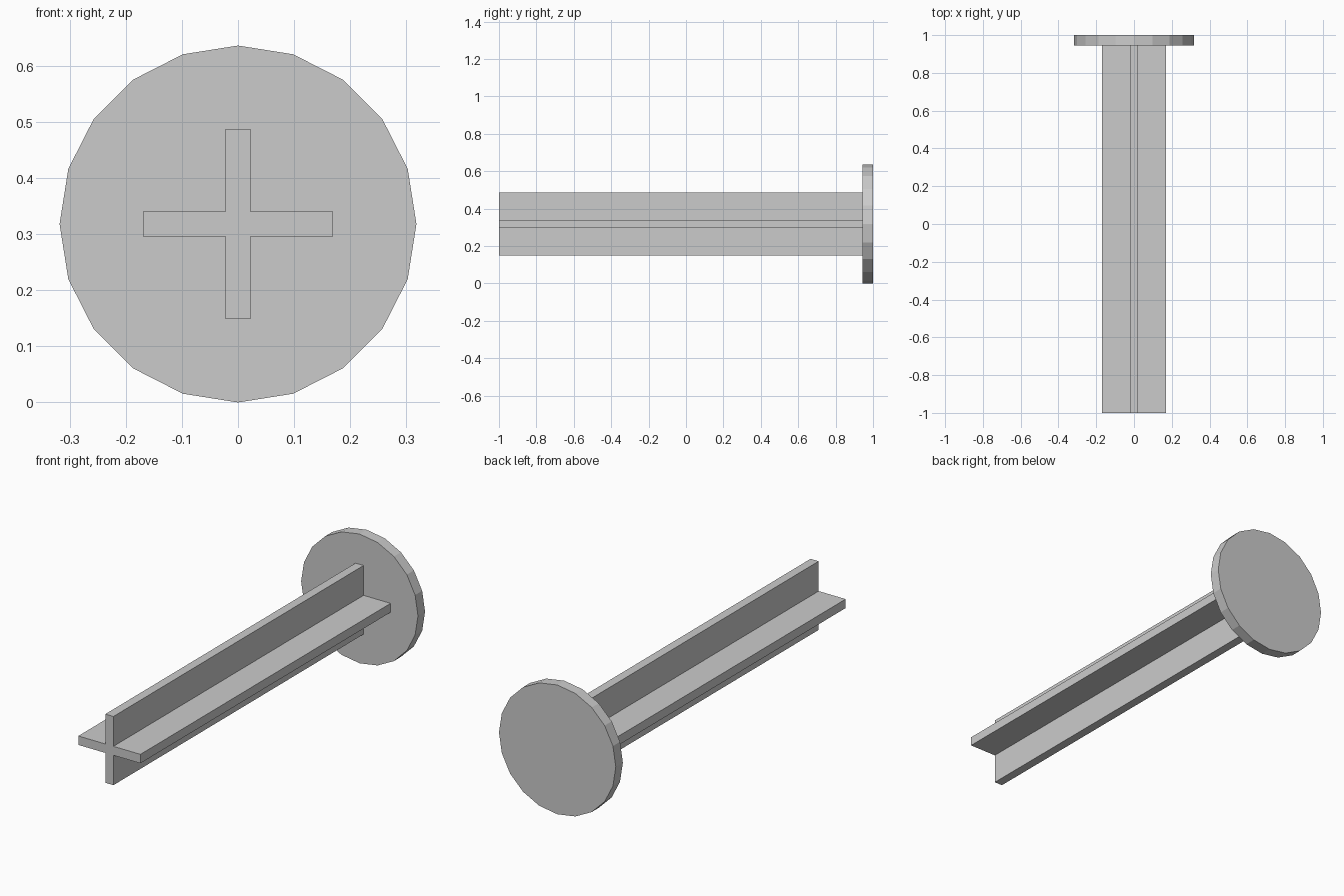
import bpy, bmesh, math
from mathutils import Matrix

cube = bpy.data.objects.get("Cube")
if cube:
    bpy.data.objects.remove(cube, do_unlink=True)

RADIUS = 0.318     # head radius, also the height of the axis
HEAD_FRONT = 0.945
ARM, HALF = 0.169, 0.022

grey = bpy.data.materials.new("plain grey")
grey.use_nodes = True
grey.diffuse_color = (0.6, 0.6, 0.6, 1)
grey.node_tree.nodes["Principled BSDF"].inputs["Base Color"].default_value = grey.diffuse_color


def add_object(name, bm):
    bmesh.ops.recalc_face_normals(bm, faces=bm.faces)
    mesh = bpy.data.meshes.new(name)
    bm.to_mesh(mesh)
    bm.free()
    mesh.materials.append(grey)
    obj = bpy.data.objects.new(name, mesh)
    bpy.context.collection.objects.link(obj)
    return obj


def extrude_profile(name, points, y0, y1):
    """Extrude a closed (x, z) outline along y."""
    bm = bmesh.new()
    face = bm.faces.new([bm.verts.new((x, y0, z + RADIUS)) for x, z in points])
    grown = bmesh.ops.extrude_face_region(bm, geom=[face])
    verts = [v for v in grown["geom"] if isinstance(v, bmesh.types.BMVert)]
    bmesh.ops.translate(bm, verts=verts, vec=(0, y1 - y0, 0))
    return add_object(name, bm)


# Cross-shaped shaft: one corner of the outline turned four times
cross = []
for turn in range(4):
    spin = Matrix.Rotation(turn * math.pi / 2, 2)
    cross += [spin @ p for p in (Matrix(((ARM, -HALF), (ARM, HALF), (HALF, HALF))))]
extrude_profile("cross_shaft", cross, -1, HEAD_FRONT)

# Flat twenty-sided head
sides = 20
disc = [(RADIUS * math.cos(a), RADIUS * math.sin(a))
        for a in (i * math.tau / sides for i in range(sides))]
extrude_profile("round_head", disc, HEAD_FRONT, 1)
